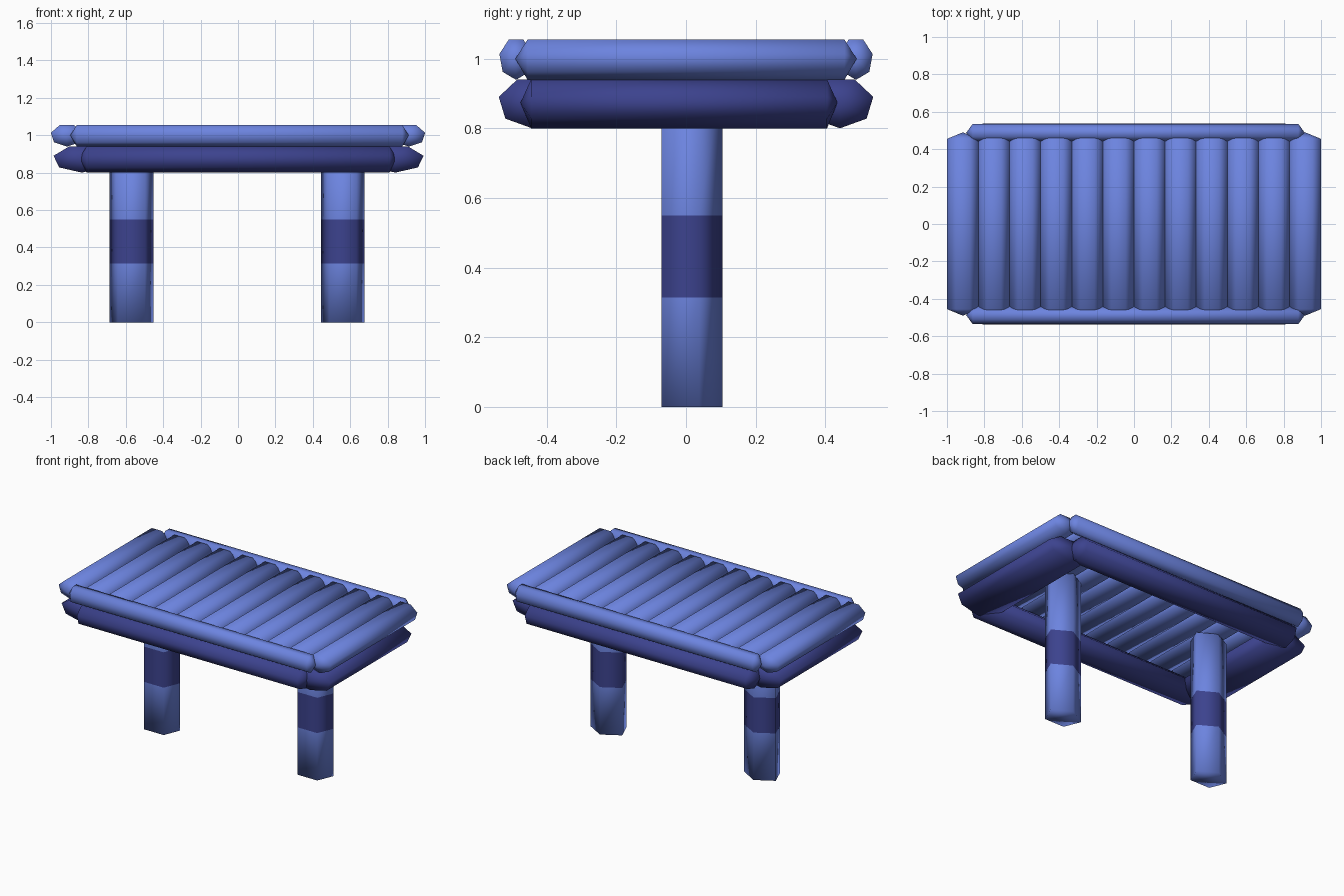
import bpy, bmesh, math
from mathutils import Matrix, Vector

if "Cube" in bpy.data.objects:
    bpy.data.objects.remove(bpy.data.objects["Cube"])


def material(name, rgb):
    m = bpy.data.materials.new(name)
    m.diffuse_color = (*rgb, 1)
    m.use_nodes = True
    m.node_tree.nodes["Principled BSDF"].inputs["Base Color"].default_value = m.diffuse_color
    return m


LIGHT = material("light_blue", (0.15, 0.23, 0.74))
DARK = material("dark_blue", (0.045, 0.055, 0.27))


def finish(name, bm, mats):
    bmesh.ops.recalc_face_normals(bm, faces=bm.faces[:])
    me = bpy.data.meshes.new(name)
    bm.to_mesh(me)
    bm.free()
    for m in mats:
        me.materials.append(m)
    for p in me.polygons:
        p.use_smooth = True
    ob = bpy.data.objects.new(name, me)
    bpy.context.collection.objects.link(ob)
    return ob


def log(name, centre, axis, rw, rz, half, tip, mat):
    """Seven-sided log, flat side up, with shallow pointed ends."""
    bm = bmesh.new()
    rings = []
    for s in (-1, 1):
        ring = []
        for i in range(7):
            a = math.pi / 2 + (i + 0.5) * math.tau / 7
            w, z = rw * math.cos(a), rz * math.sin(a)
            p = (s * half, w, z) if axis == 'X' else (w, s * half, z)
            ring.append(bm.verts.new(Vector(centre) + Vector(p)))
        p = (s * tip, 0, 0) if axis == 'X' else (0, s * tip, 0)
        pole = bm.verts.new(Vector(centre) + Vector(p))
        for i in range(7):
            bm.faces.new((ring[i], ring[(i + 1) % 7], pole))
        rings.append(ring)
    a, b = rings
    for i in range(7):
        j = (i + 1) % 7
        bm.faces.new((a[i], a[j], b[j], b[i]))
    return finish(name, bm, [mat])


def leg(name, x, y):
    """Five-sided post with a dark band."""
    bm = bmesh.new()
    rings = []
    for z in (0, 0.315, 0.55, 0.95):
        rings.append([bm.verts.new((x + 0.123 * math.cos(a), y + 0.097 * math.sin(a), z))
                      for a in (math.pi / 2 + k * math.tau / 5 for k in range(5))])
    for n in range(3):
        for i in range(5):
            j = (i + 1) % 5
            f = bm.faces.new((rings[n][i], rings[n][j], rings[n + 1][j], rings[n + 1][i]))
            f.material_index = int(n == 1)
    bm.faces.new(rings[0])
    bm.faces.new(rings[-1])
    return finish(name, bm, [LIGHT, DARK])


# Table top slats
for i in range(12):
    log(f"slat_{i + 1}", (-0.915 + i * 1.83 / 11, 0, 1.0), 'Y', 0.0875, 0.0605, 0.455, 0.49, LIGHT)

# Edge rails and dark under frame
for s, side in ((-1, "front"), (1, "back")):
    log(f"{side}_rail", (0.008, s * 0.488, 1.0), 'X', 0.049, 0.0605, 0.87, 0.905, LIGHT)
    log(f"{side}_beam", (0, s * 0.442, 0.874), 'X', 0.098, 0.0737, 0.81, 0.85, DARK)
for s, side in ((-1, "left"), (1, "right")):
    log(f"{side}_beam", (s * 0.838 + 0.003, -0.02, 0.874), 'Y', 0.155, 0.0737, 0.425, 0.455, DARK)

# Legs
leg("left_leg", -0.57, 0.008)
leg("right_leg", 0.56, 0.008)
